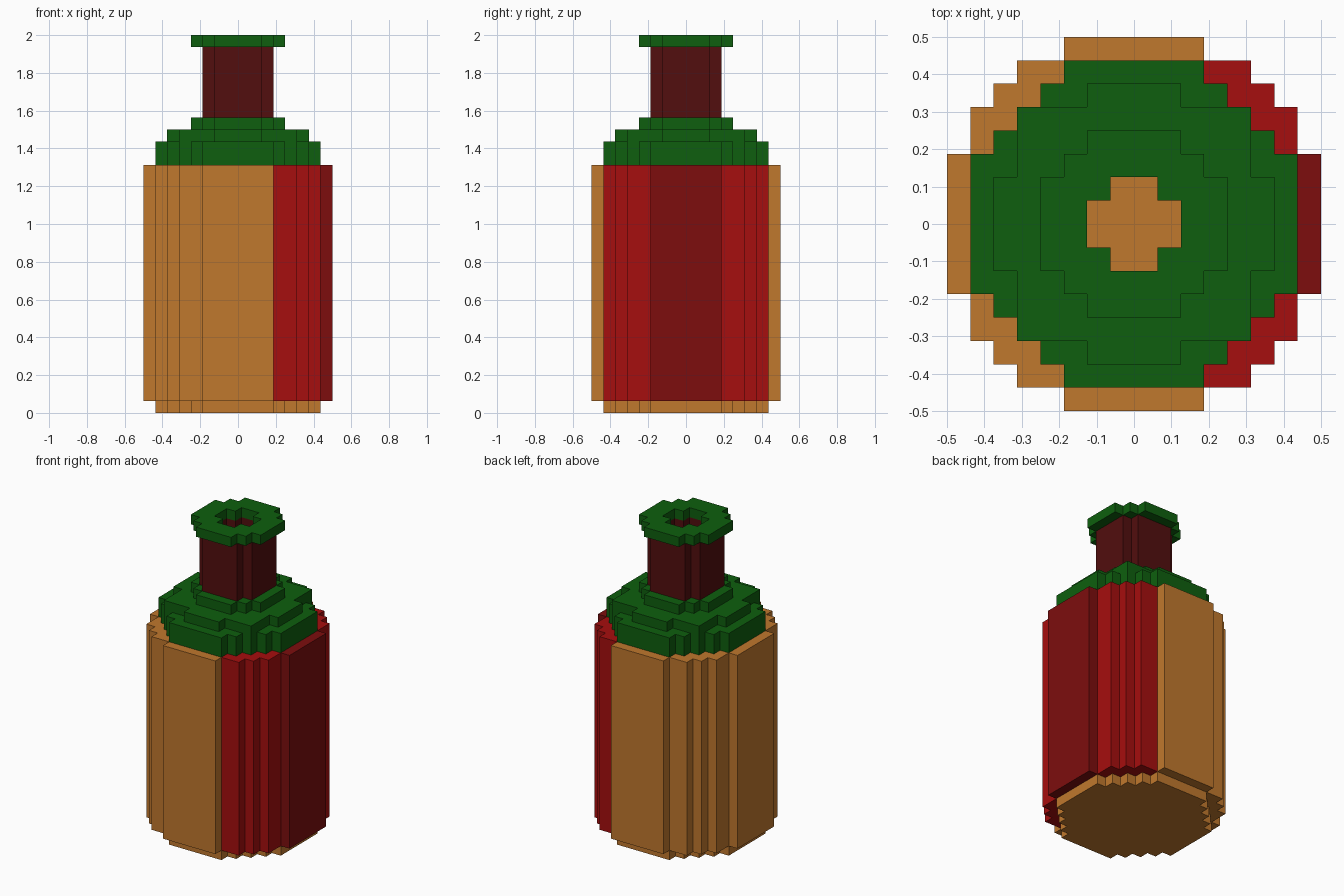
import bpy
import bmesh
import math

cube = bpy.data.objects.get("Cube")
if cube:
    bpy.data.objects.remove(cube, do_unlink=True)

U = 1 / 16  # size of one block


def make_material(name, rgb):
    """Flat material from 0-255 display values, converted to linear."""
    lin = [((c / 255 + 0.055) / 1.055) ** 2.4 if c > 10 else c / 255 / 12.92 for c in rgb]
    mat = bpy.data.materials.new(name)
    mat.use_nodes = True
    mat.diffuse_color = (*lin, 1)
    bsdf = mat.node_tree.nodes["Principled BSDF"]
    bsdf.inputs["Base Color"].default_value = (*lin, 1)
    return mat


orange = make_material("orange", (192, 120, 45))
green = make_material("green", (14, 95, 14))
red = make_material("red", (166, 14, 14))
dark_red = make_material("dark red", (125, 13, 13))
maroon = make_material("maroon", (82, 14, 14))

# Stepped discs: half width of each block row, from the middle row outwards
D16 = [8, 8, 8, 7, 7, 6, 5, 3]
D14 = [7, 7, 7, 6, 5, 4, 3]
D12 = [6, 6, 5, 5, 5, 2]
D8 = [4, 4, 3, 2]
D6 = [3, 3, 2]
BORE = [2, 1]


def disc(rows):
    """Set of (i, j) block columns covered by a stepped disc."""
    n = len(rows)
    return {(i, j) for j in range(-n, n)
            for i in range(-rows[j if j >= 0 else -1 - j], rows[j if j >= 0 else -1 - j])}


def stepped_part(name, outer, inner, z0, z1, mats, rule=lambda i, j: 0):
    """Extrude a stepped disc (minus an optional hole) between two block heights."""
    cells = disc(outer) - (disc(inner) if inner else set())
    bm = bmesh.new()

    def quad(pts, index):
        face = bm.faces.new([bm.verts.new((x * U, y * U, z * U)) for x, y, z in pts])
        face.material_index = index

    for i, j in sorted(cells):
        m = rule(i, j)
        ring = [(i, j), (i + 1, j), (i + 1, j + 1), (i, j + 1)]
        quad([(x, y, z1) for x, y in ring], m)
        quad([(x, y, z0) for x, y in reversed(ring)], m)
        # walls only where the neighbouring column is empty
        for k, (di, dj) in enumerate([(0, -1), (1, 0), (0, 1), (-1, 0)]):
            if (i + di, j + dj) not in cells:
                a, b = ring[k], ring[(k + 1) % 4]
                quad([(*a, z0), (*b, z0), (*b, z1), (*a, z1)], m)

    # weld blocks and merge flat areas of one colour
    bmesh.ops.remove_doubles(bm, verts=bm.verts, dist=U * 0.01)
    bmesh.ops.dissolve_limit(bm, angle_limit=math.radians(1), verts=bm.verts,
                             edges=bm.edges, delimit={'MATERIAL'})
    mesh = bpy.data.meshes.new(name)
    bm.to_mesh(mesh)
    bm.free()
    for mat in mats:
        mesh.materials.append(mat)
    obj = bpy.data.objects.new(name, mesh)
    bpy.context.collection.objects.link(obj)
    return obj


def label_rule(i, j):
    """Red label on the +x side with a darker central stripe."""
    if i >= 7 and -3 <= j < 3:
        return 2
    return 1 if i >= 3 and -7 <= j < 7 else 0


# Base and body
stepped_part("base", D14, None, 0, 1, [orange])
stepped_part("body", D16, D12, 1, 21, [orange, red, dark_red], label_rule)

# Shoulders stepping in towards the neck
stepped_part("lower_shoulder", D14, D8, 21, 23, [green])
stepped_part("middle_shoulder", D12, BORE, 23, 24, [green])
stepped_part("upper_shoulder", D8, BORE, 24, 25, [green])

# Open neck and lip
stepped_part("neck", D6, BORE, 25, 31, [maroon])
stepped_part("lip", D8, BORE, 31, 32, [green])
